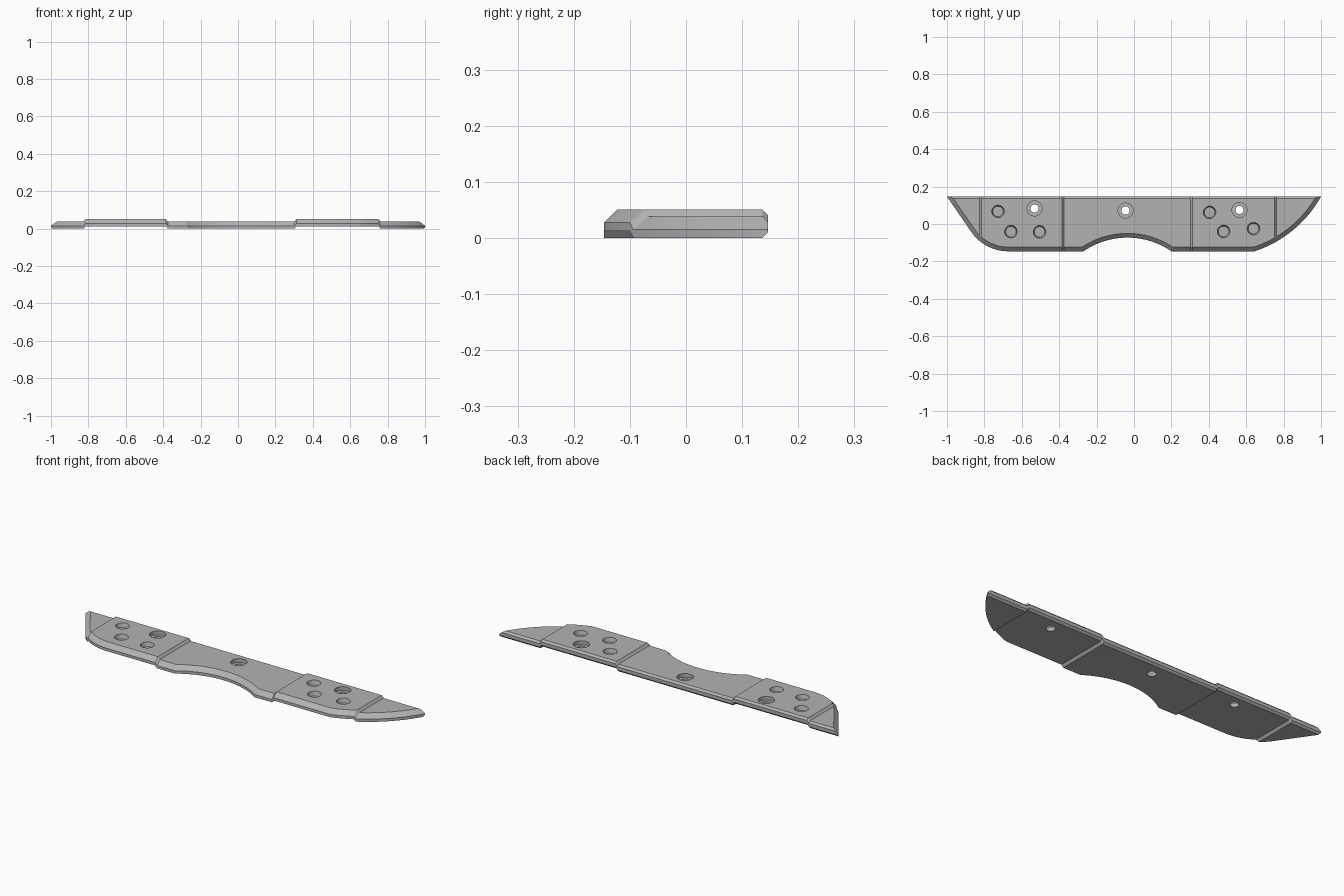
import bpy, bmesh, math
from mathutils import Vector

cube = bpy.data.objects.get("Cube")
if cube:
    bpy.data.objects.remove(cube, do_unlink=True)

BACK, FRONT = 0.146, -0.146
STEP = 0.0125
THICK = 0.038

steel = bpy.data.materials.new("grey_metal")
steel.use_nodes = True
grey = (0.45, 0.45, 0.45, 1)
steel.diffuse_color = grey
steel.node_tree.nodes["Principled BSDF"].inputs["Base Color"].default_value = grey


def arc(a, b, sag, n):
    """Points of a circular arc from a to b; positive sag bulges to the left."""
    a, b = Vector(a), Vector(b)
    d = b - a
    half = d.length / 2
    left = Vector((-d.y, d.x)).normalized()
    r = (half * half + sag * sag) / (2 * abs(sag))
    sign = math.copysign(1, sag)
    centre = (a + b) / 2 + left * (sag - sign * r)
    spread = math.asin(half / r)
    pts = []
    for i in range(n + 1):
        t = spread * (2 * i / n - 1)
        pts.append(centre + d.normalized() * r * math.sin(t)
                   + left * sign * r * math.cos(t))
    return pts


# Front edge of the plate, from one tip to the other
edge = [Vector((-1, BACK))]
edge += arc((-0.865, -0.05), (-0.665, FRONT), -0.027, 10)
edge += arc((-0.27, FRONT), (0.2, FRONT), 0.073, 24)
edge += arc((0.645, FRONT), (1, BACK), -0.043, 20)


def ring(offset, back):
    """Edge moved inwards by offset, its two ends slid onto the back line."""
    pts = []
    for i, p in enumerate(edge):
        dirs = []
        if i > 0:
            dirs.append((p - edge[i - 1]).normalized())
        if i < len(edge) - 1:
            dirs.append((edge[i + 1] - p).normalized())
        normals = [Vector((-d.y, d.x)) for d in dirs]
        m = sum(normals, Vector((0, 0))).normalized()
        q = p + m * offset / m.dot(normals[0])
        if len(dirs) == 1:
            q += dirs[0] * (back - q.y) / dirs[0].y
        pts.append(q)
    return pts


# Plate body: rings stacked from the underside to the bevelled top
levels = [(0, 0, BACK - 0.01), (0.01, 0, BACK), (0.015, 0, BACK),
          (0.028, 0.013, BACK), (THICK, 0.023, BACK - 0.01)]
bm = bmesh.new()
rings = [[bm.verts.new((p.x, p.y, z)) for p in ring(o, b)] for z, o, b in levels]
n = len(edge)
for low, high in zip(rings, rings[1:]):
    for i in range(n):
        j = (i + 1) % n
        bm.faces.new((low[i], low[j], high[j], high[i]))
bm.faces.new(rings[-1])
bm.faces.new(rings[0][::-1])

# Raise two stretches of the plate with short sloped steps
pads = [(-0.826, -0.375), (0.302, 0.762)]
SLOPE = 0.011
for a, b in pads:
    for x in (a, a + SLOPE, b - SLOPE, b):
        bmesh.ops.bisect_plane(bm, geom=bm.verts[:] + bm.edges[:] + bm.faces[:],
                               plane_co=(x, 0, 0), plane_no=(1, 0, 0), dist=1e-5)
for v in bm.verts:
    for a, b in pads:
        rise = min(v.co.x - a, b - v.co.x) / SLOPE
        v.co.z += STEP * max(0, min(1, rise))
bmesh.ops.recalc_face_normals(bm, faces=bm.faces)
mesh = bpy.data.meshes.new("mounting_plate")
bm.to_mesh(mesh)
bm.free()
plate = bpy.data.objects.new("mounting_plate", mesh)
bpy.context.collection.objects.link(plate)
mesh.materials.append(steel)

# Hole cutters
cutters = bmesh.new()


def drill(x, y, r_low, r_high, low, high):
    made = bmesh.ops.create_cone(cutters, cap_ends=True, segments=32, radius1=r_low,
                                 radius2=r_high, depth=high - low)
    bmesh.ops.translate(cutters, verts=made["verts"], vec=(x, y, (low + high) / 2))


def finish_cutter(name):
    global cutters
    data = bpy.data.meshes.new(name)
    cutters.to_mesh(data)
    cutters.free()
    cutters = bmesh.new()
    data.materials.append(steel)
    obj = bpy.data.objects.new(name, data)
    bpy.context.collection.objects.link(obj)
    obj.hide_render = True
    obj.hide_viewport = True
    mod = plate.modifiers.new(name, 'BOOLEAN')
    mod.operation = 'DIFFERENCE'
    mod.solver = 'EXACT'
    mod.object = obj


# Counterbored screw holes
screws = [(-0.532, 0.083, STEP), (-0.045, 0.072, 0), (0.564, 0.075, STEP)]
for x, y, z in screws:
    drill(x, y, 0.04, 0.04, z + 0.018, 0.1)
# Shallow round pockets
for x, y in [(-0.727, 0.067), (-0.658, -0.041), (-0.505, -0.042),
             (0.404, 0.062), (0.479, -0.04), (0.639, -0.025)]:
    drill(x, y, 0.028, 0.034, 0.028, STEP + THICK + 0.0005)
finish_cutter("pocket_cutter")
for x, y, z in screws:
    drill(x, y, 0.022, 0.022, -0.05, 0.1)
finish_cutter("screw_hole_cutter")

# Apply the cuts and keep crisp edges
view = bpy.context.evaluated_depsgraph_get()
view.update()
plate.data = bpy.data.meshes.new_from_object(plate.evaluated_get(view))
plate.modifiers.clear()
for name in ("pocket_cutter", "screw_hole_cutter"):
    bpy.data.objects.remove(bpy.data.objects[name], do_unlink=True)
for o in bpy.context.selected_objects:
    o.select_set(False)
plate.select_set(True)
bpy.context.view_layer.objects.active = plate
bpy.ops.object.shade_smooth_by_angle(angle=math.radians(20))
